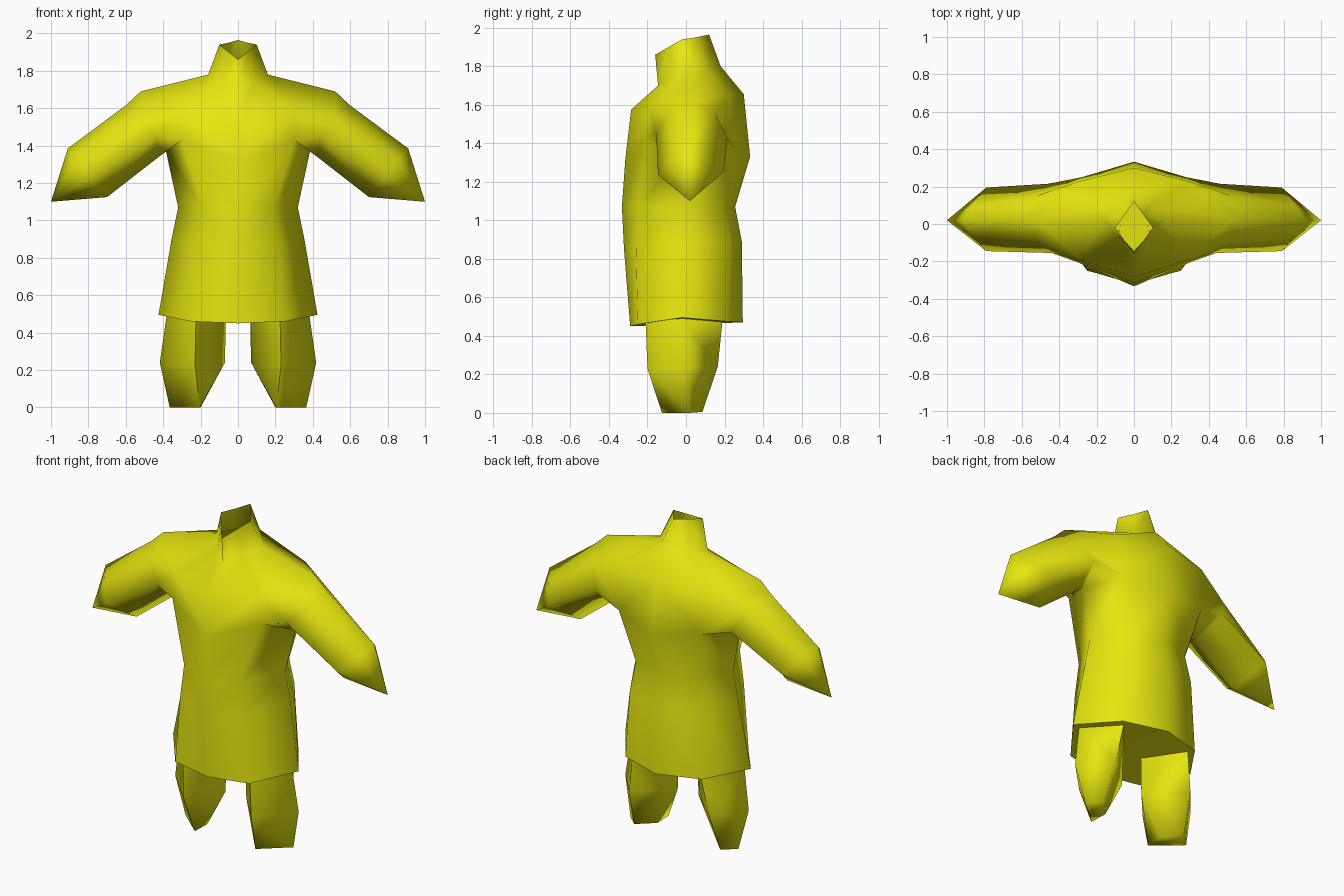
import bpy, bmesh, math
from mathutils import Matrix

if "Cube" in bpy.data.objects:
    bpy.data.objects.remove(bpy.data.objects["Cube"])

yellow = bpy.data.materials.new("bright_yellow")
yellow.diffuse_color = (0.80, 0.80, 0.005, 1)
yellow.use_nodes = True
yellow.node_tree.nodes["Principled BSDF"].inputs["Base Color"].default_value = yellow.diffuse_color


def add_row(bm, pts):
    return [bm.verts.new(p) for p in pts]


def bridge(bm, a, b, cols, closed=False):
    """Quads between two rows for the given columns."""
    n = len(a)
    for i in cols:
        j = (i + 1) % n if closed else i + 1
        bm.faces.new((a[i], a[j], b[j], b[i]))


def finish(bm, name, angle, face_down=False):
    """Mirror the half across x, fix normals, smooth shade."""
    bmesh.ops.mirror(bm, geom=bm.verts[:] + bm.edges[:] + bm.faces[:],
                     matrix=Matrix.Identity(4), axis='X', merge_dist=0.0005)
    bmesh.ops.remove_doubles(bm, verts=bm.verts[:], dist=0.0005)
    bmesh.ops.recalc_face_normals(bm, faces=bm.faces[:])
    if face_down:
        for f in bm.faces:
            f.normal_update()
            if f.normal.z > 0:
                f.normal_flip()
    me = bpy.data.meshes.new(name)
    bm.to_mesh(me)
    bm.free()
    me.materials.append(yellow)
    ob = bpy.data.objects.new(name, me)
    bpy.context.collection.objects.link(ob)
    bpy.ops.object.select_all(action='DESELECT')
    ob.select_set(True)
    bpy.context.view_layer.objects.active = ob
    bpy.ops.object.shade_smooth_by_angle(angle=math.radians(angle))


# --- tunic: half rows run front centre -> side -> back centre
HEM = [(0, -.29, .45), (.25, -.25, .46), (.425, -.02, .495), (.26, .215, .475), (0, .295, .47)]
bm = bmesh.new()
hem = add_row(bm, HEM)
hip = add_row(bm, [(0, -.322, .85), (.21, -.26, .87), (.355, 0, .90), (.22, .23, .89), (0, .29, .89)])
waist = add_row(bm, [(0, -.333, 1.07), (.19, -.25, 1.07), (.32, 0, 1.07), (.2, .2, 1.07), (0, .255, 1.07)])
chest = add_row(bm, [(0, -.315, 1.32), (.30, -.205, 1.43), (.385, .02, 1.37), (.28, .25, 1.38), (0, .333, 1.33)])
upper = add_row(bm, [(0, -.285, 1.575), (.29, -.19, 1.59), (.52, .02, 1.69), (.30, .225, 1.65), (0, .30, 1.655)])
collar = add_row(bm, [(0, -.145, 1.70), (.09, -.07, 1.74), (.16, .02, 1.78), (.09, .11, 1.79), (0, .18, 1.80)])
rim = add_row(bm, [(0, -.16, 1.86), (.05, -.09, 1.90), (.10, -.02, 1.94), (.05, .05, 1.95), (0, .12, 1.965)])
for a, b in ((hem, hip), (hip, waist), (waist, chest), (upper, collar), (collar, rim)):
    bridge(bm, a, b, range(4))
bridge(bm, chest, upper, (0, 3))          # leaves the sleeve opening

# --- sleeves grow from the opening and close in a pointed tip
root = [upper[2], upper[1], chest[1], chest[2], chest[3], upper[3]]
elbow = add_row(bm, [(.60, .02, 1.615), (.52, -.09, 1.55), (.44, -.155, 1.455),
                     (.43, .02, 1.335), (.46, .215, 1.43), (.52, .15, 1.555)])
cuff = add_row(bm, [(.91, .02, 1.385), (.86, -.065, 1.33), (.79, -.145, 1.235),
                    (.70, .02, 1.125), (.79, .195, 1.25), (.86, .10, 1.335)])
tip = bm.verts.new((1.0, .02, 1.10))
bridge(bm, root, elbow, range(6), True)
bridge(bm, elbow, cuff, range(6), True)
for i in range(6):
    bm.faces.new((cuff[i], cuff[(i + 1) % 6], tip))
finish(bm, "tunic", 120)

# --- flat underside closing the skirt
bm = bmesh.new()
under = add_row(bm, HEM)
for i in range(1, 4):
    bm.faces.new((under[0], under[i], under[i + 1]))
finish(bm, "skirt_underside", 30, True)

# --- legs: four-sided tubes (inner, front, outer, back), tapered to a small foot
bm = bmesh.new()
top = add_row(bm, [(.065, -.02, .48), (.225, -.21, .475), (.382, -.02, .49), (.23, .19, .485)])
knee = add_row(bm, [(.07, -.02, .24), (.23, -.20, .23), (.418, -.01, .24), (.27, .165, .24)])
foot = add_row(bm, [(.20, -.01, 0), (.205, -.125, 0), (.365, .015, 0), (.29, .085, .005)])
bridge(bm, top, knee, range(4), True)
bridge(bm, knee, foot, range(4), True)
bm.faces.new(foot)
finish(bm, "legs", 95)
